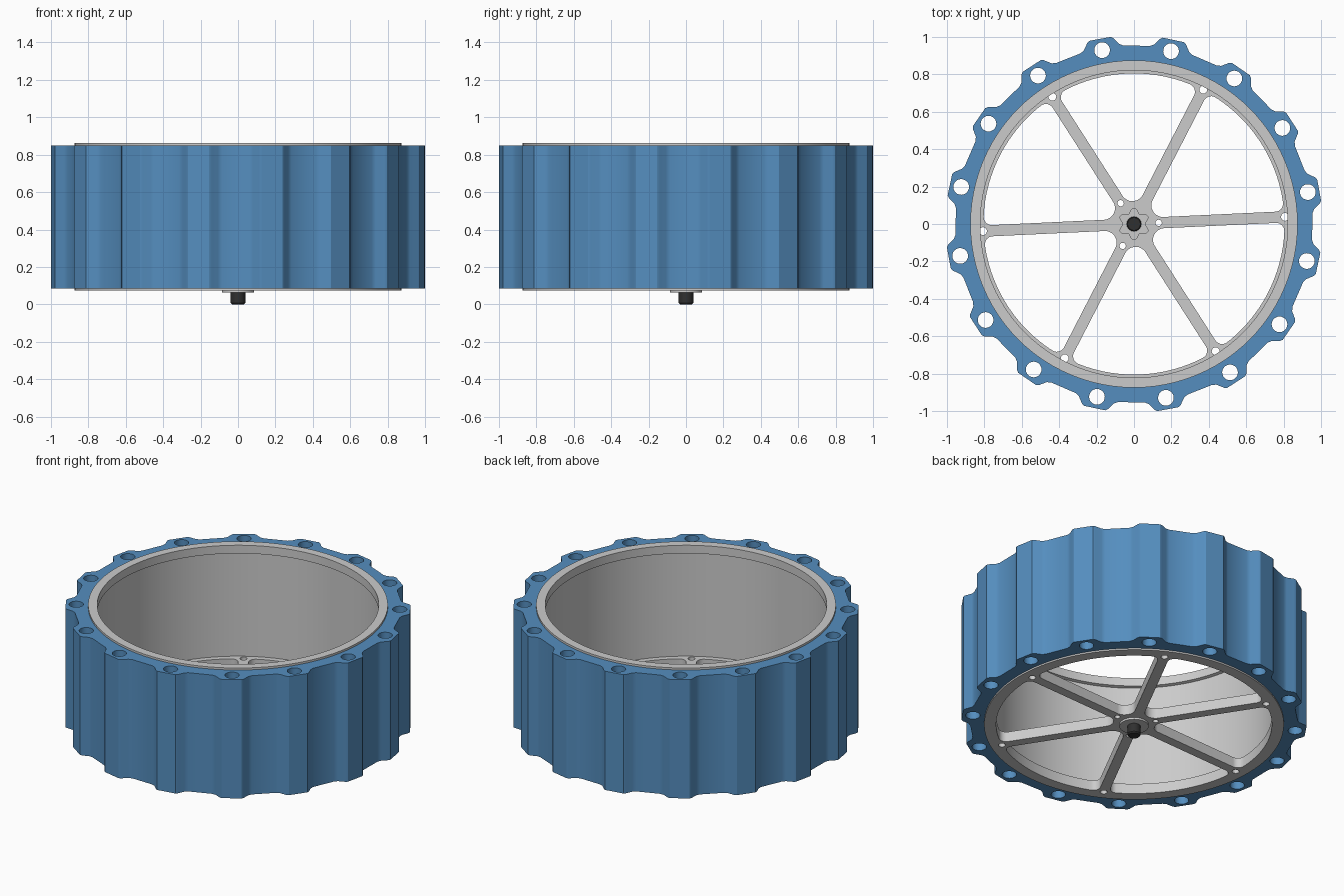
import bpy, bmesh
from math import sin, cos, tan, radians, pi, acos
from mathutils import Vector

if "Cube" in bpy.data.objects:
    bpy.data.objects.remove(bpy.data.objects["Cube"])


def material(name, rgb):
    m = bpy.data.materials.new(name)
    m.diffuse_color = (*rgb, 1)
    m.use_nodes = True
    m.node_tree.nodes["Principled BSDF"].inputs["Base Color"].default_value = m.diffuse_color
    return m


def polar(r, deg):
    return Vector((r * cos(radians(deg)), r * sin(radians(deg))))


def circle(r, n, centre=(0, 0)):
    return [Vector(centre) + polar(r, 360 * i / n) for i in range(n)]


def finish(name, me, mat=None, angle=30):
    bm = bmesh.new()
    bm.from_mesh(me)
    bmesh.ops.remove_doubles(bm, verts=bm.verts, dist=1e-5)
    bmesh.ops.recalc_face_normals(bm, faces=bm.faces)
    bm.to_mesh(me)
    bm.free()
    ob = bpy.data.objects.new(name, me)
    bpy.context.collection.objects.link(ob)
    if mat:
        me.materials.append(mat)
    bpy.ops.object.select_all(action='DESELECT')
    bpy.context.view_layer.objects.active = ob
    ob.select_set(True)
    bpy.ops.object.shade_smooth_by_angle(angle=radians(angle))
    return ob


def plate(name, loops, z0, z1, mat=None, angle=30):
    """Extrude a filled outline (first loop) with holes (other loops)."""
    cu = bpy.data.curves.new(name + "_outline", 'CURVE')
    cu.dimensions, cu.fill_mode = '2D', 'BOTH'
    cu.extrude = (z1 - z0) / 2
    for pts in loops:
        sp = cu.splines.new('POLY')
        sp.points.add(len(pts) - 1)
        for p, v in zip(sp.points, pts):
            p.co = (v.x, v.y, 0, 1)
        sp.use_cyclic_u = True
    tmp = bpy.data.objects.new(name + "_tmp", cu)
    bpy.context.collection.objects.link(tmp)
    bpy.context.view_layer.update()
    dg = bpy.context.evaluated_depsgraph_get()
    me = bpy.data.meshes.new_from_object(tmp.evaluated_get(dg))
    bpy.data.objects.remove(tmp)
    bpy.data.curves.remove(cu)
    for v in me.vertices:
        v.co.z += (z0 + z1) / 2
    return finish(name, me, mat, angle)


def lathe(name, profile, n, closed=False, mat=None):
    """Spin an (r, z) profile around z; open profiles get end caps."""
    bm = bmesh.new()
    rings = [[bm.verts.new((*polar(r, 360 * i / n), z)) for i in range(n)]
             for r, z in profile]
    pairs = list(zip(rings, rings[1:]))
    if closed:
        pairs.append((rings[-1], rings[0]))
    else:
        bm.faces.new(rings[0])
        bm.faces.new(rings[-1])
    for a, b in pairs:
        for i in range(n):
            j = (i + 1) % n
            bm.faces.new((a[i], a[j], b[j], b[i]))
    me = bpy.data.meshes.new(name)
    bm.to_mesh(me)
    bm.free()
    return finish(name, me, mat)


def fillet(prev, p, nxt, r, n=6):
    """Round the corner p with radius r."""
    a, b = (prev - p).normalized(), (nxt - p).normalized()
    half = acos(max(-1, min(1, a.dot(b)))) / 2
    c = p + (a + b).normalized() * (r / sin(half))
    s = p + a * (r / tan(half)) - c
    e = p + b * (r / tan(half)) - c
    return [c + s.lerp(e, i / n).normalized() * r for i in range(n + 1)]


blue = material("tyre_blue", (0.09, 0.27, 0.52))
black = material("axle_black", (0.03, 0.03, 0.03))

# Tyre: sixteen softly rounded treads, each with a through hole
half_tread = [(1.008, 3.3), (1.001, 4.0), (0.966, 5.7), (0.956, 7.0)]
tread = [(r, -d) for r, d in reversed(half_tread)] + half_tread
outline, holes = [], []
for k in range(16):
    a = 10.4 + 22.5 * k
    outline += [polar(r, a + d) for r, d in tread]
    holes.append(circle(0.042, 24, polar(0.945, a)))
plate("tyre", [outline, circle(0.875, 96)] + holes, 0.085, 0.85, blue)

# Rim wall with an inward lip at the top
lathe("rim_wall", [(0.875, 0.14), (0.875, 0.863), (0.822, 0.863),
                   (0.822, 0.81), (0.84, 0.805), (0.84, 0.14)],
      96, closed=True)

# Spoked floor: six rounded windows, bolt holes at rim and hub
SPOKE, HALF, R = 2.7, 0.03, 0.805
flower = [polar(0.071 + 0.013 * cos(6 * radians(5 * i)), 30 + 5 * i)
          for i in range(72)]
loops = [circle(0.875, 96), flower]
for k in range(6):
    a = SPOKE + 60 * k
    edge = 2.14
    apex = polar(HALF / sin(radians(30)), a + 30)
    arc = [polar(R, a + edge + (60 - 2 * edge) * i / 24) for i in range(25)]
    win = fillet(arc[-1], apex, arc[0], 0.062, 10)
    win += fillet(apex, arc[0], arc[2], 0.042)
    win += arc[2:-2]
    win += fillet(arc[-3], arc[-1], apex, 0.042)
    loops.append(win)
    loops.append(circle(0.021, 16, polar(0.808, a)))
    if k % 2 == 0:
        loops.append(circle(0.017, 16, polar(0.132, a)))
plate("spoked_floor", loops, 0.075, 0.14)

# Six-lobed hub insert sunk in the floor, and the flange under it
plate("hub_insert", [flower], 0.075, 0.115)
lathe("hub_flange", [(0.085, 0.062), (0.085, 0.075)], 48)

# Axle stub with chamfered tip
lathe("axle", [(0.033, 0), (0.039, 0.008), (0.039, 0.136), (0.034, 0.14)],
      32, mat=black)
